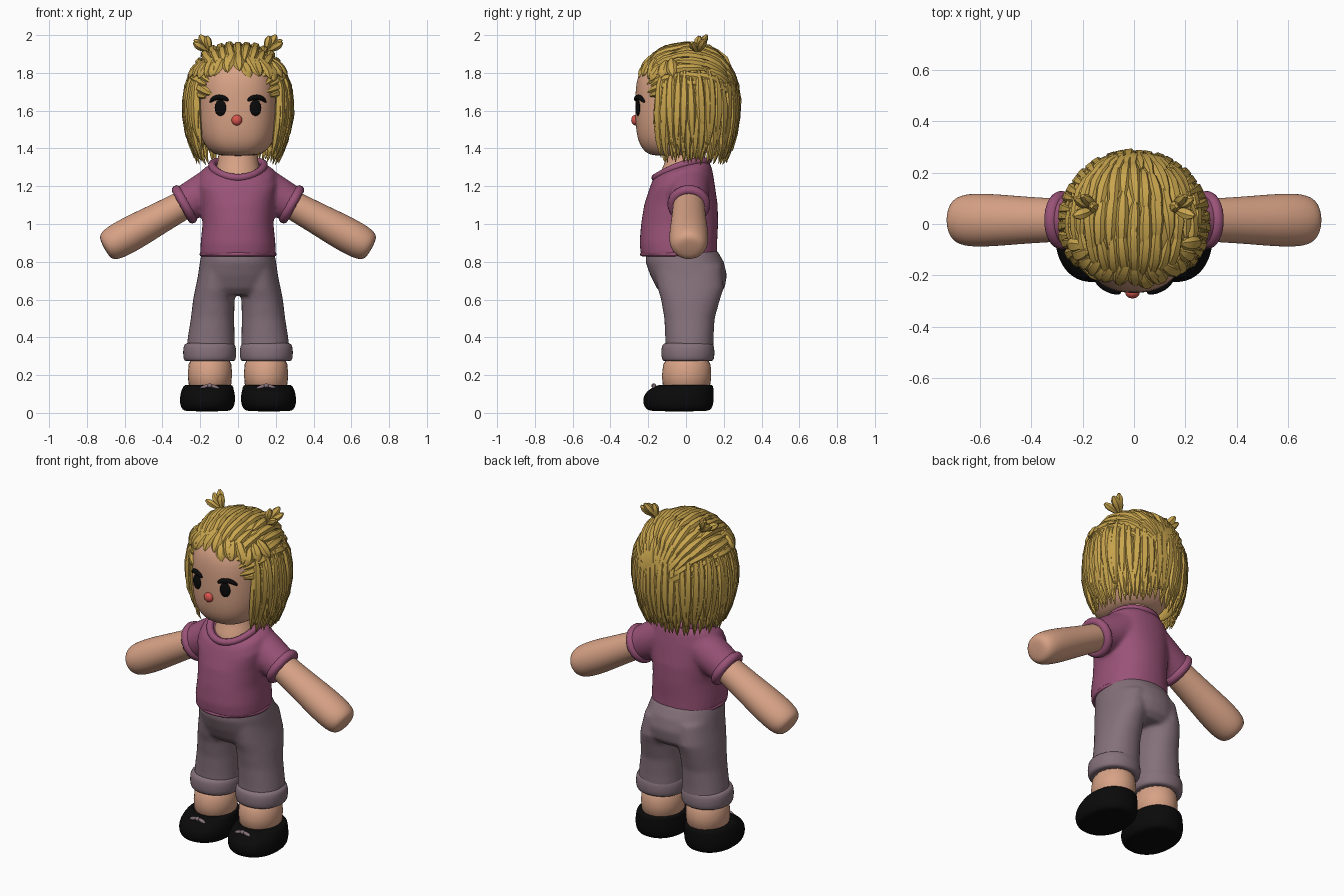
import bpy, bmesh, math, random
from mathutils import Vector, Matrix

if "Cube" in bpy.data.objects:
    bpy.data.objects.remove(bpy.data.objects["Cube"])

random.seed(4)
sin, cos, pi = math.sin, math.cos, math.pi


def mat(name, r, g, b):
    m = bpy.data.materials.new(name)
    m.diffuse_color = (r, g, b, 1)
    m.use_nodes = True
    m.node_tree.nodes["Principled BSDF"].inputs["Base Color"].default_value = m.diffuse_color
    return m


SKIN = mat("skin", .68, .36, .235)
HAIR = mat("blond_hair", .58, .375, .075)
SHIRT = mat("plum_shirt", .32, .085, .185)
PANTS = mat("grey_mauve", .235, .165, .195)
BLACK = mat("black", .003, .003, .003)
NOSE = mat("red", .68, .09, .075)


def finish(name, bm, material, sub=0, mirror=False, remesh=False, angle=180):
    bmesh.ops.recalc_face_normals(bm, faces=bm.faces[:])
    me = bpy.data.meshes.new(name)
    bm.to_mesh(me)
    bm.free()
    me.materials.append(material)
    me.shade_smooth()
    if angle < 180:
        me.set_sharp_from_angle(angle=math.radians(angle))
    ob = bpy.data.objects.new(name, me)
    bpy.context.collection.objects.link(ob)
    if mirror:
        ob.modifiers.new("mirror", 'MIRROR').use_mirror_merge = False
    if sub:
        s = ob.modifiers.new("subdivide", 'SUBSURF')
        s.levels = s.render_levels = sub
    if remesh:
        r = ob.modifiers.new("blend", 'REMESH')
        r.mode, r.voxel_size, r.use_smooth_shade = 'VOXEL', .011, True
        s = ob.modifiers.new("soften", 'SMOOTH')
        s.factor, s.iterations = .5, 8
    return ob


def bridge(bm, rings, closed=False):
    n = len(rings[0])
    pairs = list(zip(rings, rings[1:] + rings[:1])) if closed else list(zip(rings, rings[1:]))
    for a, b in pairs:
        for i in range(n):
            bm.faces.new((a[i], a[(i + 1) % n], b[(i + 1) % n], b[i]))
    if not closed:
        bm.faces.new(rings[0][::-1])
        bm.faces.new(rings[-1])


def loft(bm, rows, n=20, exp=2.0, matrix=Matrix(), lift=None):
    """Rows are (height, x min, x max, y min, y max)."""
    rings = []
    for z, x0, x1, y0, y1 in rows:
        ring = []
        for i in range(n):
            a = 2 * pi * i / n
            c, s = cos(a), sin(a)
            x = (x0 + x1) / 2 + (x1 - x0) / 2 * math.copysign(abs(c) ** (2 / exp), c)
            y = (y0 + y1) / 2 + (y1 - y0) / 2 * math.copysign(abs(s) ** (2 / exp), s)
            ring.append(bm.verts.new(matrix @ Vector((x, y, lift(x, y, z) if lift else z))))
        rings.append(ring)
    bridge(bm, rings)


def tube(bm, pts, radii, n=10, closed=False):
    pts = [Vector(p) for p in pts]
    rings = []
    for i, p in enumerate(pts):
        if closed:
            t = pts[(i + 1) % len(pts)] - pts[i - 1]
        else:
            t = pts[min(i + 1, len(pts) - 1)] - pts[max(i - 1, 0)]
        q = t.to_track_quat('Z', 'Y').to_matrix()
        u = Vector((0, 0, 1)) if closed else q.col[0].copy()
        u = (u - t.normalized() * u.dot(t.normalized())).normalized()
        v = t.normalized().cross(u)
        rings.append([bm.verts.new(p + radii[i] * (u * cos(2 * pi * k / n) + v * sin(2 * pi * k / n)))
                      for k in range(n)])
    bridge(bm, rings, closed)


def ball(bm, loc, scale, rot=0.0, axis='Z'):
    m = Matrix.Translation(loc) @ Matrix.Rotation(rot, 4, axis) @ Matrix.Diagonal((*scale, 1))
    bmesh.ops.create_uvsphere(bm, u_segments=20, v_segments=12, radius=1, matrix=m)


# Head and neck
bm = bmesh.new()
loft(bm, [(1.36, -.09, .09, -.17, .05), (1.375, -.14, .14, -.215, .12), (1.43, -.19, .19, -.255, .18),
          (1.52, -.212, .212, -.27, .21), (1.65, -.215, .215, -.272, .22), (1.79, -.21, .21, -.265, .21),
          (1.87, -.15, .15, -.2, .15), (1.89, -.08, .08, -.1, .08)], exp=2.35, n=24)
finish("head", bm, SKIN, sub=2)
bm = bmesh.new()
loft(bm, [(1.18, -.125, .125, -.15, .1), (1.25, -.125, .125, -.15, .1), (1.31, -.112, .112, -.12, .1),
          (1.36, -.105, .105, -.1, .1), (1.42, -.105, .105, -.1, .1)])
finish("neck", bm, SKIN, sub=1)


def face_y(x):
    return -.025 - .243 * (1 - (abs(x) / .215) ** 2.35) ** (1 / 2.35)


# Eyes, brows and nose
bm = bmesh.new()
ball(bm, (.093, face_y(.093) - .002, 1.615), (.031, .010, .043), .22)
finish("eyes", bm, BLACK, mirror=True)
bm = bmesh.new()
tube(bm, [(x, face_y(x) - .003, z) for x, z in
          ((.05, 1.652), (.07, 1.667), (.1, 1.673), (.13, 1.666), (.152, 1.642))],
     [.008, .014, .016, .014, .006])
finish("brows", bm, BLACK, sub=1, mirror=True)
bm = bmesh.new()
ball(bm, (-.006, -.268, 1.55), (.028, .022, .028))
finish("nose", bm, NOSE)

# Arms
D = Vector((.876, 0, -.482))
ARM = Matrix.Translation((.2, .015, 1.15)) @ D.to_track_quat('Z', 'Y').to_matrix().to_4x4()
ARM = Matrix.Translation((.2, .015, 1.15)) @ Matrix.Rotation(math.atan2(D.x, D.z), 4, 'Y')
bm = bmesh.new()
loft(bm, [(z, -r, r, -q, q) for z, r, q in
          ((-.02, .07, .075), (.1, .078, .085), (.25, .084, .092), (.4, .095, .104),
           (.51, .094, .106), (.565, .08, .088), (.58, .045, .05))], matrix=ARM)
finish("arms", bm, SKIN, sub=2, mirror=True)

# Shirt body blended with its sleeves
bm = bmesh.new()


def collar_lift(x, y, z):
    k = max(0, min(1, (z - 1.1) / .2))
    return z + k * (.32 * y + 1.0 * x * x)


loft(bm, [(.828, -.2, .2, -.238, .165), (.9, -.198, .198, -.246, .165), (1.0, -.188, .188, -.238, .17),
          (1.1, -.195, .195, -.222, .168), (1.2, -.212, .212, -.2, .15), (1.26, -.19, .19, -.185, .138),
          (1.295, -.145, .145, -.17, .12)], n=40, exp=2.25, lift=collar_lift)
for s in (1, -1):
    loft(bm, [(z, -r, r, -r, r) for z, r in ((-.12, .115), (.0, .106), (.105, .096))],
         n=32, matrix=Matrix.Diagonal((s, 1, 1, 1)) @ ARM)
finish("shirt", bm, SHIRT, remesh=True)
bm = bmesh.new()
tube(bm, [ARM @ Vector((.086 * cos(a), .088 * sin(a), .095)) for a in (2 * pi * i / 28 for i in range(28))],
     [.026] * 28, closed=True)
finish("sleeve_cuffs", bm, SHIRT, mirror=True)
bm = bmesh.new()
ring = [(.138 * sin(2 * pi * i / 32), -.025 - .138 * cos(2 * pi * i / 32)) for i in range(32)]
tube(bm, [(x, y, 1.297 + .32 * y + 1.2 * x * x) for x, y in ring], [.02] * 32, closed=True)
finish("collar", bm, SHIRT)
bm = bmesh.new()
ring = [(.193 * sin(2 * pi * i / 40), -.037 - .196 * cos(2 * pi * i / 40)) for i in range(40)]
tube(bm, [(x, y, .84) for x, y in ring], [.011] * 40, closed=True)
finish("shirt_hem", bm, SHIRT)

# Trousers blended from hips and two legs
bm = bmesh.new()
loft(bm, [(.86, -.19, .19, -.21, .165), (.8, -.202, .202, -.215, .2), (.73, -.212, .212, -.19, .217),
          (.66, -.215, .215, -.155, .205), (.625, -.19, .19, -.12, .17)], n=36, exp=2.2)
for s in (1, -1):
    loft(bm, [(z, *sorted((s * a, s * b)), c, d) for z, a, b, c, d in
              ((.78, .0, .2, -.17, .19), (.66, .008, .226, -.15, .2), (.6, .018, .238, -.132, .18),
               (.5, .02, .25, -.115, .152), (.4, .018, .266, -.11, .146), (.32, .016, .275, -.11, .145))], n=32, exp=2.15)
finish("trousers", bm, PANTS, remesh=True)
bm = bmesh.new()
loft(bm, [(z, .15 - r, .15 + r, .01 - r, .01 + r) for z, r in
          ((.275, .115), (.272, .136), (.30, .142), (.34, .142), (.366, .135), (.372, .115))], n=24, exp=2.15)
finish("trouser_cuffs", bm, PANTS, sub=1, mirror=True)

# Lower legs, shoes and bows
bm = bmesh.new()
loft(bm, [(.1, .032, .268, -.13, .135), (.2, .03, .266, -.13, .135), (.32, .03, .266, -.12, .135)], n=24)
finish("lower_legs", bm, SKIN, sub=1, mirror=True)
bm = bmesh.new()
loft(bm, [(.008, .06, .27, -.17, .1), (.014, .03, .296, -.21, .135), (.05, .014, .31, -.231, .148),
          (.095, .014, .308, -.226, .148), (.125, .022, .298, -.195, .147), (.146, .026, .288, -.158, .144),
          (.15, .04, .27, -.13, .135)], n=24, exp=2.2)
finish("shoes", bm, BLACK, sub=2, mirror=True)
bm = bmesh.new()
for s in (1, -1):
    ball(bm, (.15 + s * .026, -.168, .138), (.027, .011, .010), s * .35, 'Y')
ball(bm, (.15, -.171, .144), (.013, .013, .012))
finish("shoe_bows", bm, PANTS, mirror=True)

# Hair: dome surface, then tapered locks laid over it
CEN = Vector((0, .008, 1.62))


def side(a, z, grow=1.0):
    f = 1 - .14 * (max(0, 1.62 - z) / .26) ** 2
    t = min(.999, max(0, (z - 1.62) / .325))
    f *= (1 - t ** 2.5) ** .4 * grow
    return Vector((.272 * f * sin(a), CEN.y - .258 * f * cos(a), z))


def dome(theta, phi, grow=1.0):
    d = Vector((sin(phi) * sin(theta), -cos(theta), cos(phi) * sin(theta)))
    flat = math.hypot(d.x / .265, d.y / .258)
    return CEN + d * grow / (flat ** 2.5 + abs(d.z / .325) ** 2.5) ** .4


def lock(bm, pts, w, th, prof):
    rings = []
    for i, p in enumerate(pts):
        t = (pts[min(i + 1, len(pts) - 1)] - pts[max(i - 1, 0)]).normalized()
        out = p - CEN
        out.z = out.z if p.z > 1.7 else 0
        u = t.cross(out).normalized()
        v = u.cross(t)
        rings.append([bm.verts.new(p + prof[i] * (u * w * cos(k * pi / 3) + v * th * sin(k * pi / 3)))
                      for k in range(6)])
    bridge(bm, rings)


# Under-layer, open in front of the face
bm = bmesh.new()
zs = [1.42, 1.5, 1.6, 1.7, 1.78, 1.83, 1.87, 1.9, 1.925, 1.938]
grid = [[bm.verts.new(side(2 * pi * i / 48, z, .97)) for i in range(48)] for z in zs]
for j in range(len(zs) - 1):
    for i in range(48):
        if zs[j] > 1.82 or 8 <= i < 40:
            bm.faces.new((grid[j][i], grid[j][(i + 1) % 48], grid[j + 1][(i + 1) % 48], grid[j + 1][i]))
bm.faces.new(grid[-1])
finish("hair_base", bm, HAIR).modifiers.new("thickness", 'SOLIDIFY').thickness = .02

R = random.uniform
PROF = (.3, .8, 1, 1, .75, .12)
bm = bmesh.new()
# Hanging locks around sides and back
for layer, count in ((0, 34), (1, 32)):
    for i in range(count):
        a = math.radians(54 + 252 * i / (count - 1)) + R(-.03, .03)
        top, low = R(1.74, 1.80) + .03 * layer, R(1.33, 1.39) + .05 * layer
        sway = R(-.07, .07)
        pts = [side(a + sway * k * k / 25, top + (low - top) * k / 5, (1.0, 1.03)[layer] + R(-.012, .012))
               for k in range(6)]
        lock(bm, pts, .028, .02, PROF)
# Thin tips along the bottom edge
for i in range(44):
    a = math.radians(56 + 248 * i / 43) + R(-.04, .04)
    low = R(1.31, 1.36)
    lock(bm, [side(a, 1.5 + (low - 1.5) * k / 5, R(.95, .99)) for k in range(6)], .013, .011, PROF)
finish("hanging_hair", bm, HAIR, angle=40)

# Locks swept over the crown from front to back
bm = bmesh.new()
for i in range(19):
    phi = math.radians(-72 + 8 * i)
    for j, start in enumerate((42, 70, 98, 126)):
        st, ln, dr = start + R(-9, 9), R(38, 48), R(-.07, .07)
        pts = [dome(math.radians(st + ln * k / 5), phi + dr * (k / 5 - .5), 1.0 + R(0, .025)) for k in range(6)]
        lock(bm, pts, .025, .019, PROF)
finish("crown_hair", bm, HAIR, angle=40)

# Fringe
bm = bmesh.new()
for i in range(17):
    a = math.radians(-64 + 8 * i)
    low = 1.80 - .035 * abs(sin(a)) + R(-.02, .015)
    top = low + R(.08, .11)
    sway = R(-.16, .16)
    pts = [side(a + sway * k / 5, top + (low - top) * k / 5, 1.03 + .012 * k) for k in range(6)]
    lock(bm, pts, .030, .018, PROF)
finish("fringe", bm, HAIR, angle=40)

# Small tufts on top
bm = bmesh.new()
base = Vector((.145, .06, 1.905))
for dx, dy, dz in ((.085, .04, .07), (.055, .05, .095), (.02, .01, .09), (.09, -.03, .055)):
    d = Vector((dx, dy, dz))
    lock(bm, [base + d * k / 5 for k in range(6)], .024, .02, (.3, .5, .75, 1, .95, .35))
finish("hair_tufts", bm, HAIR, mirror=True, angle=40)
